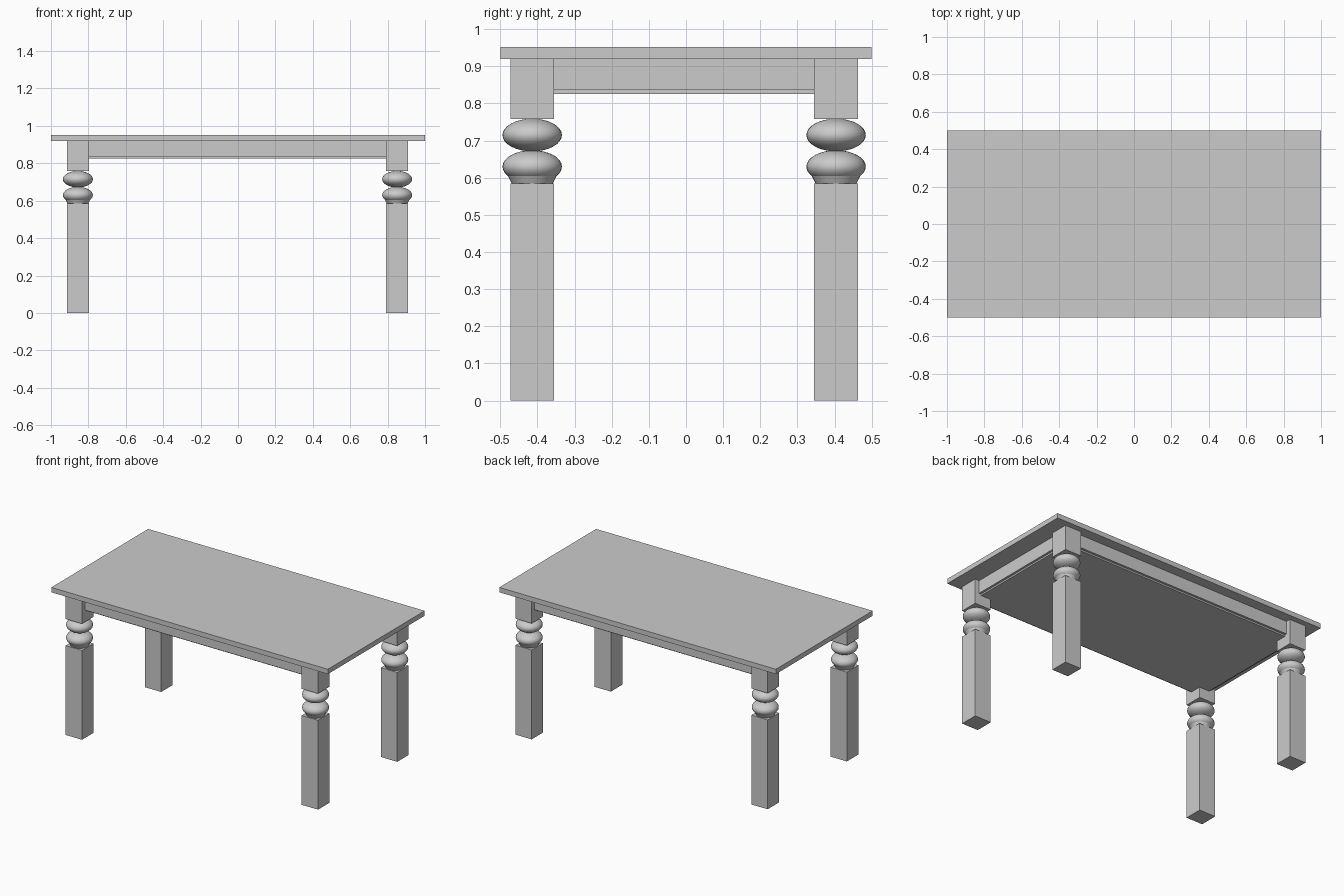
import bpy
from math import radians

if "Cube" in bpy.data.objects:
    bpy.data.objects.remove(bpy.data.objects["Cube"])


def box(name, x0, x1, y0, y1, z0, z1):
    bpy.ops.mesh.primitive_cube_add(
        size=1, location=((x0 + x1) / 2, (y0 + y1) / 2, (z0 + z1) / 2))
    ob = bpy.context.object
    ob.name = name
    ob.scale = (x1 - x0, y1 - y0, z1 - z0)
    bpy.ops.object.transform_apply(location=False, rotation=False, scale=True)
    return ob


def bead(name, x, y, z, radius, half_height):
    bpy.ops.mesh.primitive_uv_sphere_add(segments=32, ring_count=16, location=(x, y, z))
    ob = bpy.context.object
    ob.name = name
    ob.scale = (radius, radius, half_height)
    bpy.ops.object.transform_apply(location=False, rotation=False, scale=True)
    bpy.ops.object.shade_smooth_by_angle(angle=radians(40))


# Table top
box("table_top", -1, 1, -0.5, 0.5, 0.92, 0.952)

# Legs: square post, two turned beads with a collar, square upper block
H = 0.059
for side, x in (("left", -0.856), ("right", 0.851)):
    for end, y in (("front", -0.414), ("back", 0.404)):
        leg = f"{end}_{side}_leg"
        box(leg + "_post", x - H, x + H, y - H, y + H, 0, 0.584)
        box(leg + "_block", x - H, x + H, y - H, y + H, 0.758, 0.92)
        bead(leg + "_upper_bead", x, y, 0.715, 0.08, 0.044)
        bead(leg + "_lower_bead", x, y, 0.630, 0.08, 0.044)
        # Collar flaring out from the post into the lower bead
        bpy.ops.mesh.primitive_cone_add(vertices=32, radius1=0.055, radius2=0.068,
                                        depth=0.026, location=(x, y, 0.597))
        bpy.context.object.name = leg + "_collar"
        bpy.ops.object.shade_smooth_by_angle(angle=radians(40))

# Apron box set back from the leg faces, with a slightly inset bottom panel
box("apron", -0.885, 0.88, -0.443, 0.433, 0.836, 0.92)
box("bottom_panel", -0.87, 0.865, -0.428, 0.418, 0.826, 0.836)
